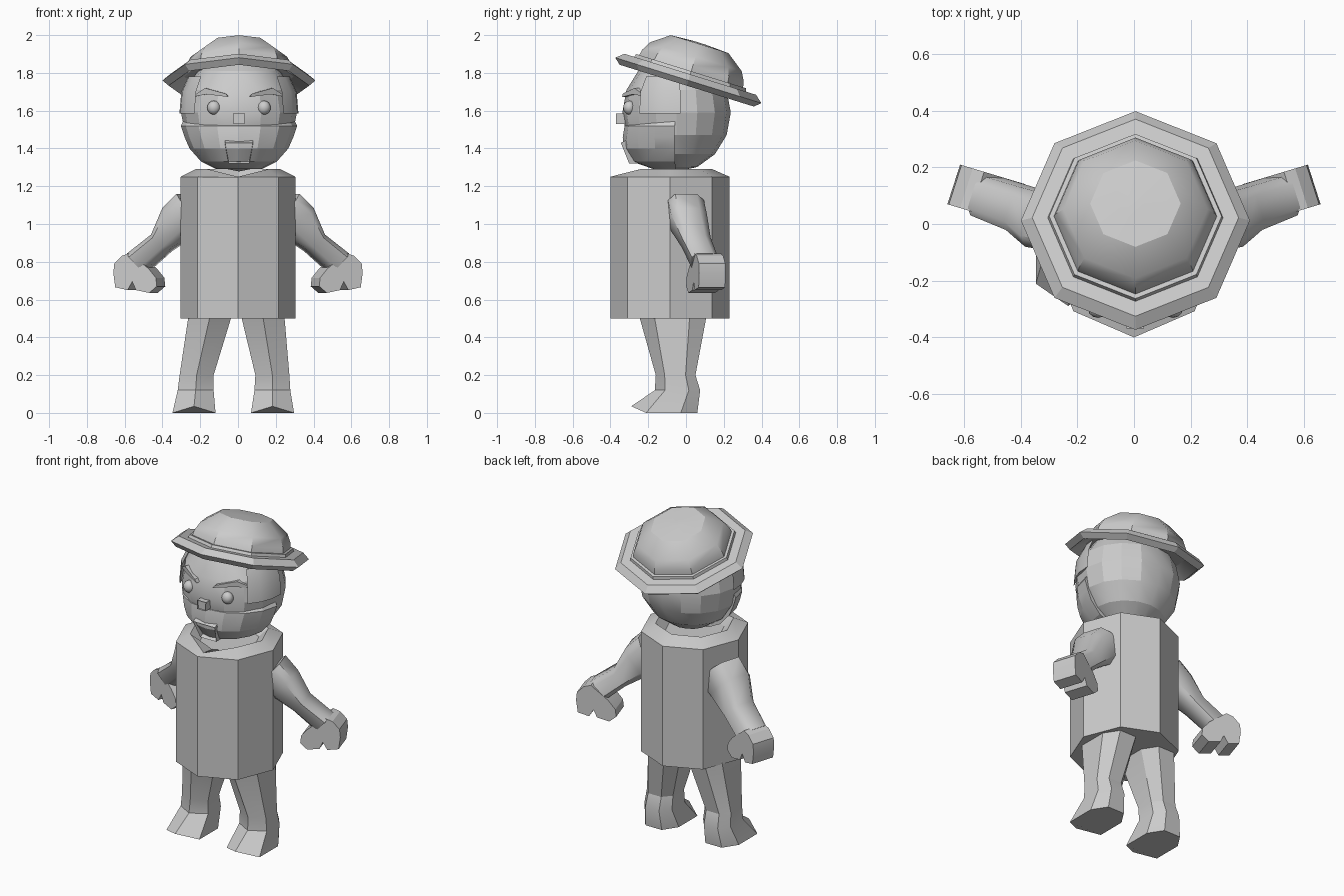
import bpy, bmesh
from math import sin, cos, pi, radians
from mathutils import Vector, Matrix

if "Cube" in bpy.data.objects:
    bpy.data.objects.remove(bpy.data.objects["Cube"])


def finish(bm, name, angle=25):
    bmesh.ops.recalc_face_normals(bm, faces=bm.faces[:])
    me = bpy.data.meshes.new(name)
    bm.to_mesh(me)
    bm.free()
    me.shade_smooth()
    me.set_sharp_from_angle(angle=radians(angle))
    ob = bpy.data.objects.new(name, me)
    bpy.context.collection.objects.link(ob)
    return ob


def loft(name, rings, angle=25, inset=None):
    """Skin closed rings of equal size and cap both ends; optionally sink the first cap."""
    bm = bmesh.new()
    vs = [[bm.verts.new(p) for p in r] for r in rings]
    n = len(vs[0])
    for a, b in zip(vs, vs[1:]):
        for i in range(n):
            bm.faces.new((a[i], a[(i + 1) % n], b[(i + 1) % n], b[i]))
    first = bm.faces.new(vs[0])
    bm.faces.new(vs[-1])
    if inset:
        bmesh.ops.inset_region(bm, faces=[first], thickness=inset[0])
        bmesh.ops.translate(bm, verts=first.verts[:], vec=inset[1])
    return finish(bm, name, angle)


def octagon(r, z, cy=0.0, sx=1.0):
    return [Vector((sx * r * sin(i * pi / 4), cy - r * cos(i * pi / 4), z)) for i in range(8)]


def arc(z, rx, front, cy, a0, a1, n):
    """Arc on an ellipse, angle measured from the front (-y) towards +x."""
    out = []
    for i in range(n + 1):
        a = radians(a0 + (a1 - a0) * i / n)
        out.append((0.005 + rx * sin(a), cy + (front - cy) * cos(a), z))
    return out


def ball(name, loc, size, seg, rings, angle=25):
    bm = bmesh.new()
    m = Matrix.Translation(loc) @ Matrix.Diagonal((*size, 1))
    bmesh.ops.create_uvsphere(bm, u_segments=seg, v_segments=rings, radius=1, matrix=m)
    return finish(bm, name, angle)


# Torso: octagonal prism with a bevelled collar, open V at the front and sunk neck
collar = octagon(0.225, 1.29, -0.085)
collar[0] = Vector((0, -0.34, 1.25))
loft("torso", [octagon(0.316, 0.5, -0.085, 0.96), octagon(0.316, 1.25, -0.085, 0.96),
               collar, octagon(0.17, 1.24, -0.085)])

# Head
ball("head", (0.005, -0.05, 1.59), (0.307, 0.287, 0.312), 16, 8, 21)

# Jaw and beard band around the lower front of the head
rows = [(1.29, 0.12, -0.17), (1.33, 0.20, -0.285), (1.40, 0.262, -0.33),
        (1.46, 0.288, -0.335), (1.52, 0.308, -0.325), (1.545, 0.295, -0.30)]
loft("beard", [arc(z, rx, f, -0.05, -88, 88, 8) for z, rx, f in rows], 20)

# Mouth block with a sunken opening
mouth = [(-0.07, 1.43), (0.08, 1.43), (0.06, 1.32), (-0.05, 1.32)]
loft("mouth", [[(x, -0.345 + (1.43 - z) * 0.4, z) for x, z in mouth],
               [(x, -0.22, z) for x, z in mouth]], inset=(0.018, (0, 0.025, 0.012)))

# Nose
nose = [(-0.026, 1.585), (0.036, 1.585), (0.034, 1.53), (-0.024, 1.53)]
loft("nose", [[(x, -0.37, z) for x, z in nose], [(x, -0.27, z) for x, z in nose]],
     inset=(0.012, (0, 0.012, 0)))

# Eyes, eyebrows and sideburns
brow = [(0.055, 1.672), (0.07, 1.69), (0.18, 1.72), (0.25, 1.672), (0.17, 1.687)]
for s, side in ((1, "right"), (-1, "left")):
    ball(side + "_eye", (0.005 + s * 0.133, -0.30, 1.616), (0.035, 0.032, 0.037), 12, 8, 40)
    depth = lambda x: -0.345 + 2.2 * x * x
    loft(side + "_eyebrow", [[(0.005 + s * x, depth(x), z) for x, z in brow],
                             [(0.005 + s * x * 0.92, depth(x) + 0.09, z) for x, z in brow]])
    loft(side + "_sideburn", [arc(z, rx, f, -0.05, s * 48, s * 94, 3) for z, rx, f in
                              ((1.585, 0.316, -0.345), (1.70, 0.306, -0.335), (1.78, 0.27, -0.29))])

# Hat: octagonal brim and domed crown, tipped back
profile = [(0.29, -0.005), (0.372, -0.055), (0.405, -0.026), (0.365, 0.008), (0.31, 0.008),
           (0.305, 0.025), (0.288, 0.025), (0.282, 0.055), (0.255, 0.105), (0.16, 0.175),
           (0.03, 0.182)]
tilt = Matrix.Translation((0.005, 0.02, 1.785)) @ Matrix.Rotation(radians(-17.3), 4, 'X')
loft("hat", [[tilt @ p for p in octagon(r, h)] for r, h in profile], 28)

# Arms: bevelled sleeve swept from shoulder to wrist, with a gripping hand
section = [(-1, -0.6), (-0.6, -1), (0.6, -1), (1, -0.6), (1, 0.6), (0.6, 1), (-0.6, 1), (-1, 0.6)]
arm = [(0.23, 0.0, 1.075, 0.115, 0.10), (0.315, 0.015, 1.01, 0.10, 0.10),
       (0.405, 0.055, 0.90, 0.06, 0.08), (0.53, 0.10, 0.795, 0.066, 0.073)]
hand = [(0.475, 0.765), (0.575, 0.845), (0.615, 0.832), (0.655, 0.79), (0.66, 0.74),
        (0.65, 0.665), (0.585, 0.65), (0.56, 0.695), (0.54, 0.65), (0.47, 0.635),
        (0.43, 0.67), (0.435, 0.715)]
for s, side in ((1, "right"), (-1, "left")):
    rings = []
    for cx, cy, cz, up, wide in arm:
        rings.append([(s * (cx + 0.68 * up * u - 0.3 * wide * w), cy + 0.95 * wide * w,
                       cz + 0.74 * up * u) for u, w in section])
    loft(side + "_arm", rings, 50)
    near = [Vector((s * x, 0.07 - (0.66 - x) * 0.3, z)) for x, z in hand]
    loft(side + "_hand", [near, [p + Vector((-s * 0.045, 0.14, 0)) for p in near]], 25)

# Legs: tapered trousers flowing into feet with raised pointed toes; the left one stands wider
outline = [(0, -1), (1, -0.55), (1, 0.5), (0.5, 1), (-0.5, 1), (-1, 0.5), (-1, -0.55)]
leg = [(0.13, -0.07, 0.115, 0.18, 0.52), (0.182, -0.055, 0.09, 0.105, 0.20),
       (0.182, -0.045, 0.095, 0.12, 0.12), (0.183, -0.115, 0.114, 0.175, 0.0)]
for s, side, shift in ((1, "right", 0), (-1, "left", 0.05)):
    rings = [[(s * (cx + shift * (1 - z * 1.3) + rx * u), cy + ry * v, z)
              for u, v in outline] for cx, cy, rx, ry, z in leg]
    toe = rings[-1][0]
    rings[-1][0] = (toe[0], toe[1], 0.035)
    loft(side + "_leg", rings, 25)
